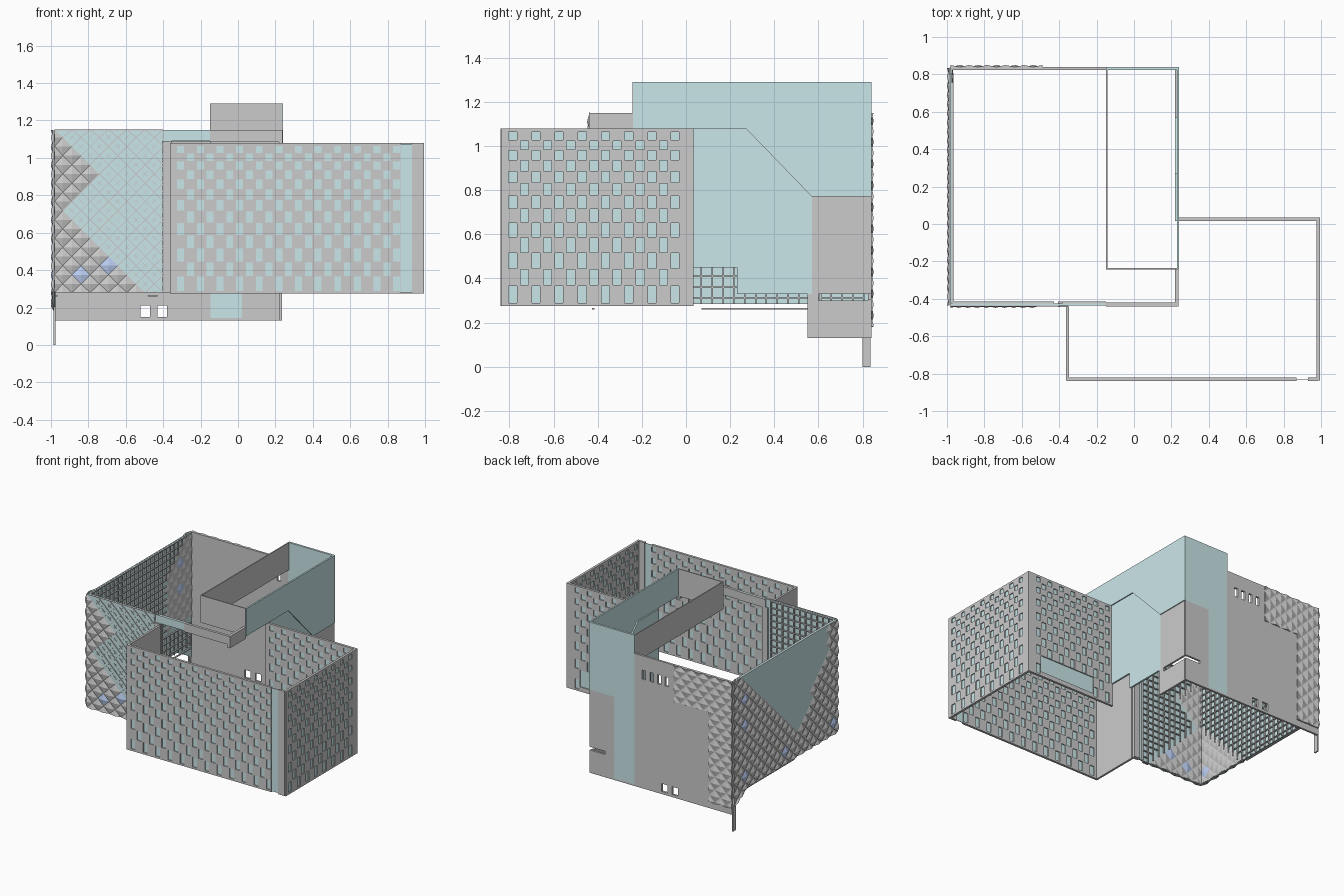
import bpy, bmesh, math
from mathutils import Vector

if "Cube" in bpy.data.objects:
    bpy.data.objects.remove(bpy.data.objects["Cube"])

def mat(name, c):
    m = bpy.data.materials.new(name)
    m.diffuse_color = (*c, 1)
    m.use_nodes = True
    m.node_tree.nodes["Principled BSDF"].inputs["Base Color"].default_value = m.diffuse_color
    return m

TEAL = mat("teal_glass", (0.6, 0.8, 0.82))
BLUE = mat("blue_tile", (0.5, 0.62, 0.9))

def frame(axis, pos, sign):
    # maps wall coordinates (along, up, outward) to space
    if axis == 'x':
        return lambda u, v, d=0: Vector((u, pos + sign * d, v))
    return lambda u, v, d=0: Vector((pos + sign * d, u, v))

def finish(bm, name, material=None, thick=0):
    if not thick:
        bmesh.ops.recalc_face_normals(bm, faces=bm.faces)
    me = bpy.data.meshes.new(name)
    bm.to_mesh(me)
    bm.free()
    ob = bpy.data.objects.new(name, me)
    bpy.context.collection.objects.link(ob)
    if material:
        me.materials.append(material)
    if thick:
        s = ob.modifiers.new("thickness", 'SOLIDIFY')
        s.thickness, s.offset = thick, 0
    return ob

def poly(name, F, pts, thick=0.012, material=None):
    bm = bmesh.new()
    bm.faces.new([bm.verts.new(F(*p)) for p in pts])
    return finish(bm, name, material, thick)

def panel(name, F, u0, u1, v0, v1, holes=(), thick=0.016, material=None):
    # rectangular wall with rectangular openings (a0, a1, b0, b1)
    us = sorted({u0, u1} | {min(max(round(x, 4), u0), u1) for h in holes for x in h[:2]})
    vs = sorted({v0, v1} | {min(max(round(x, 4), v0), v1) for h in holes for x in h[2:]})
    bm = bmesh.new()
    grid = [[bm.verts.new(F(u, v)) for v in vs] for u in us]
    for i in range(len(us) - 1):
        for j in range(len(vs) - 1):
            cu, cv = (us[i] + us[i+1]) / 2, (vs[j] + vs[j+1]) / 2
            if not any(a < cu < b and c < cv < d for a, b, c, d in holes):
                bm.faces.new((grid[i][j], grid[i+1][j], grid[i+1][j+1], grid[i][j+1]))
    bmesh.ops.delete(bm, geom=[v for v in bm.verts if not v.link_faces], context='VERTS')
    return finish(bm, name, material, thick)

def bar(bm, F, p, q, d0, d1, w=0.005):
    p, q = Vector(p), Vector(q)
    if (q - p).length < 1e-3:
        return
    n = Vector((-(q - p).y, (q - p).x)).normalized() * w / 2
    lo, hi = [[bm.verts.new(F(*c, d)) for c in (p - n, q - n, q + n, p + n)] for d in (d0, d1)]
    bm.faces.new(lo)
    bm.faces.new(hi)
    for i in range(4):
        bm.faces.new((lo[i], lo[i-1], hi[i-1], hi[i]))

def inside(pt, pts):
    r = False
    for (x1, y1), (x2, y2) in zip(pts, pts[1:] + pts[:1]):
        if (y1 > pt[1]) != (y2 > pt[1]) and pt[0] < (x2 - x1) * (pt[1] - y1) / (y2 - y1) + x1:
            r = not r
    return r

P = 0.098   # diamond pitch

def diamonds(name, F, u0, u1, low, v1, start, solid, inner, blues=(), height=0.02, lattice=False):
    # pyramid tiles where solid, thin diagonal lattice elsewhere
    tiles, blue, rods = bmesh.new(), bmesh.new(), bmesh.new()
    h = P / 2
    def clamp(u, v):
        u = min(max(u, u0), u1)
        return u, min(max(v, low(u)), v1)
    for i in range(-45, 46):
        for j in range(-25, 25):
            cu, cv = start[0] + i * h, start[1] + j * h
            if (i + j) % 2 or not (u0 - h < cu < u1 + h and low(cu) - h < cv < v1 + h):
                continue
            c = clamp(cu, cv)
            ring = [clamp(cu + a, cv + b) for a, b in ((h, 0), (0, h), (-h, 0), (0, -h))]
            if solid(c):
                is_blue = any(abs(cu - a) + abs(cv - b) < h for a, b in blues)
                bm = blue if is_blue else tiles
                vs = [bm.verts.new(F(*r, 0.007)) for r in ring]
                tips = [bm.verts.new(F(*c, height))]
                if inner(c):
                    vs2 = [bm.verts.new(F(*r, -0.007)) for r in ring]
                    tip2 = bm.verts.new(F(*c, -0.015))
                    for k in range(4):
                        bm.faces.new((vs2[k], vs2[k-1], tip2))
                for k in range(4):
                    bm.faces.new((vs[k-1], vs[k], tips[0]))
            elif lattice:
                bar(rods, F, ring[0], ring[1], 0.004, 0.01)
                bar(rods, F, ring[1], ring[2], 0.004, 0.01)
                for s in (1, -1):   # small cross fitting
                    bar(rods, F, clamp(cu - .012, cv - .012 * s), clamp(cu + .012, cv + .012 * s), .004, .009, .003)
    for bm, suffix, m in ((tiles, "_tiles", None), (blue, "_blue_tiles", BLUE), (rods, "_lattice", None)):
        bmesh.ops.dissolve_degenerate(bm, dist=1e-4, edges=bm.edges)
        finish(bm, name + suffix, m)

def mullions(name, F, u0, u1, low, v1, skip, step=0.049):
    # square grid of bars on the inner face
    bm = bmesh.new()
    nu, nv = round((u1 - u0) / step), round((v1 - 0.28) / step)
    for i in range(nu + 1):
        for j in range(nv + 1):
            u, v = u0 + i * step, v1 - j * step
            if skip((u, v)):
                continue
            if v - step > low - 0.03:
                bar(bm, F, (u, v), (u, max(v - step, low)), -0.016, -0.005, 0.007)
            if u + step <= u1 + 0.01:
                bar(bm, F, (u, v), (min(u + step, u1), v), -0.016, -0.005, 0.007)
    finish(bm, name)

def box(name, lo, hi, material=None):
    bm = bmesh.new()
    bmesh.ops.create_cube(bm, size=1)
    for v in bm.verts:
        v.co = [(a + b) / 2 + c * (b - a) for a, b, c in zip(lo, hi, v.co)]
    return finish(bm, name, material)

# --- glazed block: front wall ---
FA, LA, BA = frame('x', -0.43, -1), frame('y', -0.98, -1), frame('x', 0.832, 1)
RA = frame('y', 0.226, 1)
panel("front_glass", FA, -0.98, -0.38, 0.28, 1.15, thick=0.01, material=TEAL)
panel("front_glass_strip", FA, -0.38, -0.15, 1.09, 1.15, thick=0.012, material=TEAL)
grey_front = [(-1.1, 1.2), (-0.98, 1.13), (-0.75, 0.92), (-0.92, 0.72), (-0.48, 0.27), (-0.5, 0), (-1.1, 0)]
solid_front = lambda p: inside(p, grey_front)
diamonds("front", FA, -0.98, -0.4, lambda u: 0.28, 1.15, (-0.79, 0.62), solid_front, lambda p: True,
         [(-0.79, 0.62), (-0.69, 0.43), (-0.84, 0.375)], lattice=True, height=0.018)
mullions("front_mullions", FA, -0.97, -0.4, 0.28, 1.145, solid_front)
box("front_edge_trim", (-0.405, -0.445, 0.28), (-0.355, -0.415, 1.09))
box("front_beam", (-0.15, -0.44, 1.085), (0.235, -0.42, 1.15))
box("front_beam_rear", (-0.38, -0.424, 1.085), (-0.15, -0.414, 1.15))
box("side_beam", (0.218, -0.44, 1.06), (0.238, -0.24, 1.15))

# --- glazed block: left wall ---
glass_left = [(0.78, 1.2), (-0.3, 1.2), (-0.36, 1.05), (0.04, 0.455)]
low_left = lambda u: 0.285 - max(0, u - 0.65) * 0.55
poly("left_glass", LA, [(-0.435, 0.285), (0.65, 0.285), (0.83, 0.185), (0.83, 1.15), (-0.435, 1.15)], 0.01, TEAL)
inner_left = lambda p: not inside(p, glass_left) and (sum(p) < 0.3 or (p[0] > 0.5 and p[1] > 0.5))
diamonds("left", LA, -0.435, 0.835, low_left, 1.15, (0.69, 0.765),
         lambda p: not inside(p, glass_left), inner_left,
         [(0.69, 0.765), (0.69, 0.373), (0.2, 0.373), (-0.34, 0.373), (0.69, 0.96)])
mullions("left_mullions", LA, -0.42, 0.82, 0.285, 1.145, inner_left)
box("corner_post", (-0.986, 0.80, 0), (-0.976, 0.836, 0.3))

# --- glazed block: back wall ---
slits = [(-0.245 - i * 0.065, -0.215 - i * 0.065, 0.97, 1.04) for i in range(4)]
panel("back_wall", BA, -0.98, 0.232, 0.13, 1.15,
      slits + [(-0.52, -0.47, 0.15, 0.21), (-0.43, -0.38, 0.15, 0.21), (0.1, 0.232, 0.305, 0.33),
               (-0.148, 0.022, 0.145, 1.15), (-0.148, 0.232, 0.77, 1.15)])
for k, (a, b, lo, hi) in enumerate([(-0.98, -0.49, 0.87, 1.15), (-0.98, -0.785, 0.18, 0.87)]):
    diamonds("back_%d" % k, BA, a, b, lambda u, lo=lo: lo, hi, (-0.98, 0.87),
             lambda p: True, lambda p: False, height=0.018)
poly("tower_back_glass", BA, [(-0.15, 0.14), (0.024, 0.14), (0.024, 0.77), (0.24, 0.77), (0.24, 1.29),
                              (-0.15, 1.29)], 0.016, TEAL)

# --- right wall and raised tower ---
poly("right_glass", RA, [(0.02, 0.45), (0.23, 0.45), (0.23, 0.33), (0.57, 0.33), (0.57, 0.77),
                         (0.27, 1.08), (0.02, 1.08)], 0.014, TEAL)
panel("right_grey_wall", RA, 0.55, 0.83, 0.13, 0.77, [(0.6, 0.83, 0.3, 0.33), (0.55, 0.57, 0.33, 0.77)])
poly("tower_right_glass", frame('y', 0.235, 1), [(-0.24, 1.08), (0.27, 1.08), (0.57, 0.77), (0.835, 0.77),
                                               (0.835, 1.29), (-0.24, 1.29)], 0.012, TEAL)
box("tower_left_wall", (-0.151, -0.24, 1.08), (-0.143, 0.83, 1.29))
box("tower_front_wall", (-0.15, -0.242, 1.08), (0.235, -0.234, 1.29))

# --- masonry block with staggered windows ---
def facade(name, F, u0, u1, openings=()):
    holes, z, k = list(openings), 1.065, 0
    while z > 0.34:
        rh = 0.04 + 0.0033 * k
        u = u0 + 0.035 + (0.0525 if k % 2 else 0)
        while u + 0.04 < u1 - 0.015:
            if not any(a - 0.02 < u + 0.02 < b + 0.02 and c < z and z - rh < d for a, b, c, d in openings):
                holes.append((u, u + 0.037, z - rh + 0.002, z - 0.002))
            u += 0.105
        z -= rh
        k += 1
    panel(name + "_masonry", F, u0, u1, 0.275, 1.08, holes, 0.018)
    panel(name + "_glass", F, u0 + 0.005, u1 - 0.005, 0.28, 1.075, thick=0.004, material=TEAL)

facade("lower_front", frame('x', -0.83, -1), -0.36, 0.985, [(0.87, 0.93, 0.275, 1.08)])
facade("lower_right", frame('y', 0.985, 1), -0.838, 0.035)
facade("lower_back", frame('x', 0.026, 1), 0.22, 0.985, [(0.4, 0.88, 0.31, 0.44)])
box("lower_left_wall", (-0.364, -0.838, 0.275), (-0.348, -0.44, 1.08))
